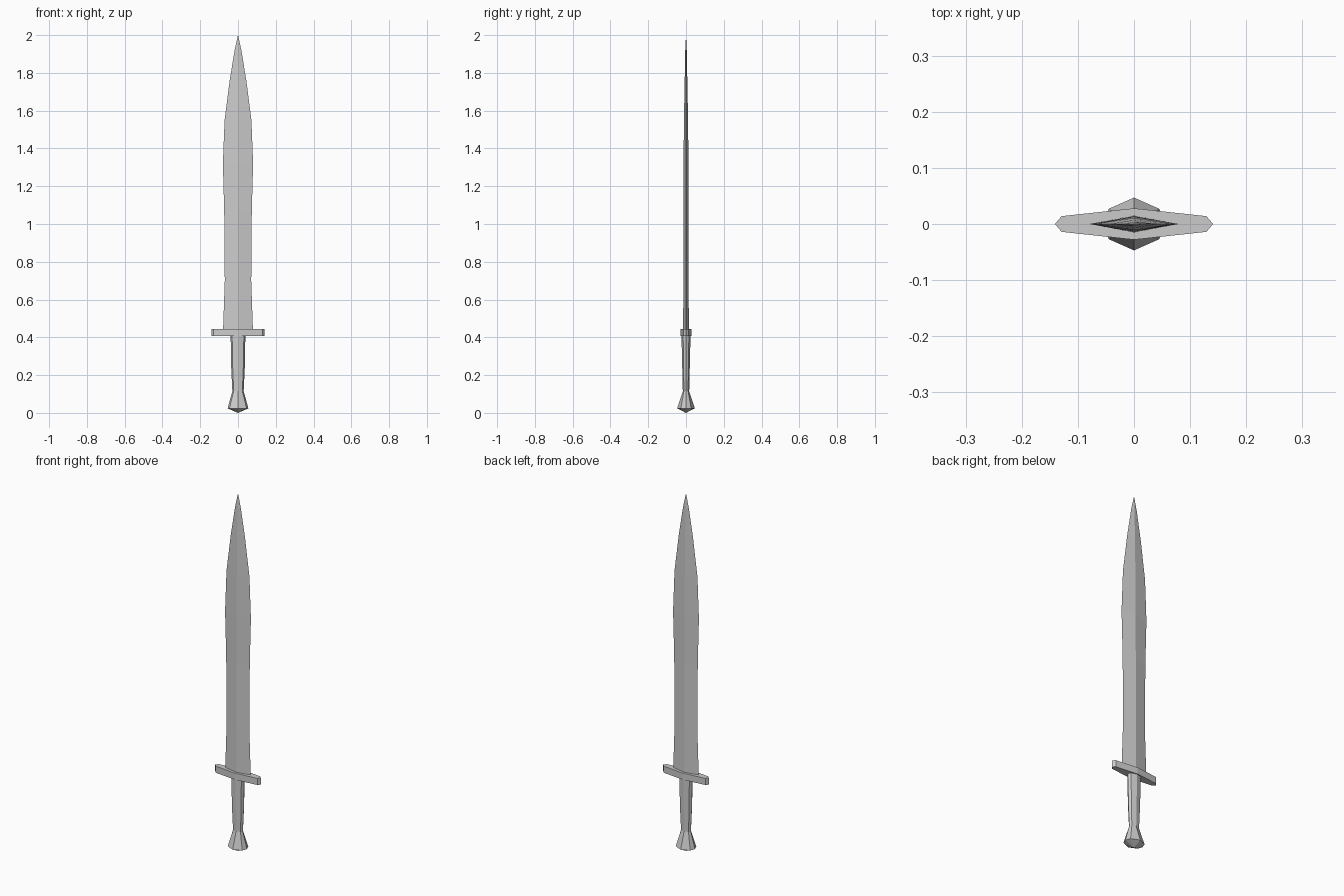
import bpy, bmesh

if "Cube" in bpy.data.objects:
    bpy.data.objects.remove(bpy.data.objects["Cube"])


def loft(name, sections, bottom=None, top=None):
    """Skin equal-length rings [(x, y, z), ...]; close ends with a face or an apex height."""
    bm = bmesh.new()
    rings = [[bm.verts.new(p) for p in ring] for ring in sections]
    n = len(rings[0])
    for a, b in zip(rings, rings[1:]):
        for i in range(n):
            j = (i + 1) % n
            bm.faces.new((a[i], a[j], b[j], b[i]))
    for ring, apex in ((rings[0], bottom), (rings[-1], top)):
        if apex is None:
            bm.faces.new(ring)
        else:
            tip = bm.verts.new((0, 0, apex))
            for i in range(n):
                bm.faces.new((ring[i], ring[(i + 1) % n], tip))
    bmesh.ops.recalc_face_normals(bm, faces=bm.faces)
    mesh = bpy.data.meshes.new(name)
    bm.to_mesh(mesh)
    bm.free()
    obj = bpy.data.objects.new(name, mesh)
    bpy.context.collection.objects.link(obj)
    return obj


def diamond(w, t, z):
    return [(w, 0, z), (0, t, z), (-w, 0, z), (0, -t, z)]


def octagon(w, sx, sy, t, z):
    return [(w, 0, z), (sx, sy, z), (0, t, z), (-sx, sy, z),
            (-w, 0, z), (-sx, -sy, z), (0, -t, z), (sx, -sy, z)]


# Leaf-shaped blade: half width, half thickness, height
blade = [(.079, .015, .44), (.070, .014, .70), (.073, .0135, 1.07),
         (.080, .013, 1.32), (.071, .011, 1.55), (.044, .007, 1.76),
         (.018, .004, 1.92)]
loft("blade", [diamond(*s) for s in blade], top=2.0)

# Crossguard
loft("crossguard", [octagon(.141, .129, .014, .028, z) for z in (.408, .445)])

# Grip flaring into the pommel, with a shallow pointed end
grip = [(.055, .045, .027, .047, .024), (.030, .023, .011, .017, .115),
        (.036, .028, .013, .020, .24), (.039, .031, .015, .024, .41)]
loft("grip_and_pommel", [octagon(*s) for s in grip], bottom=0.0)
